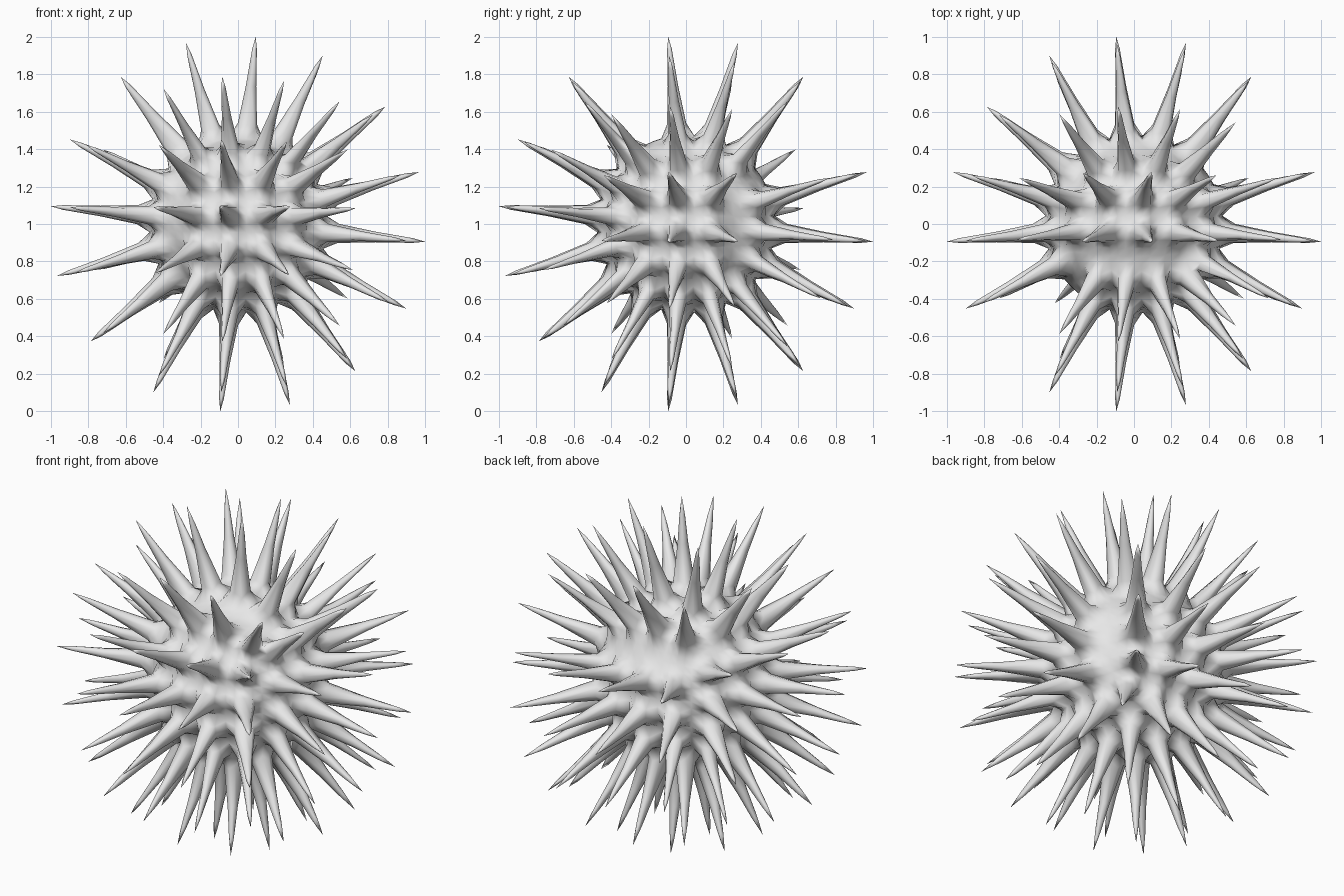
import bpy
import bmesh
from mathutils import Vector

BODY_RADIUS = 0.48
SPIKE_REACH = 1.01
TIP_SCALE = 0.25
CELLS = 8

old = bpy.data.objects.get("Cube")
if old:
    bpy.data.objects.remove(old, do_unlink=True)


def has_spike(x, y, z):
    """Choose every second cell on each side, in odd steps from the middle."""
    a, b, c = x % 4, y % 4, z % 4
    if y == -CELLS:                                   # front
        return a == 3 and c == 1
    if y == CELLS:                                    # back, bare top row
        return a == 3 and c == 3 and z < 7
    if z == -CELLS:                                   # underside
        return a == 3 and b == 3
    if z == CELLS:                                    # top, shifted outer rows
        return a == 3 if abs(y) == 7 else (y >= -1 and a == 1 and b == 3)
    if x == CELLS:                                    # left, bare rear column
        return b == 3 and y < 7 and c == 3
    return b == 3 and c == 1                          # right


def to_sphere(p):
    """Round a point of the cube out to the ball, with even cells."""
    q = Vector([0.76 * k + 0.24 * k * abs(k) ** 4 for k in p])
    total = q.length_squared
    q = Vector([k * (1 + 0.2 * (1 - k * k) * (total - k * k - 1)) for k in q])
    return q.normalized() * BODY_RADIUS


# Gridded cube
bm = bmesh.new()
bmesh.ops.create_cube(bm, size=2)
bmesh.ops.subdivide_edges(bm, edges=bm.edges[:], cuts=CELLS - 1, use_grid_fill=True)
chosen = [f for f in bm.faces
          if has_spike(*[round(k * CELLS) for k in f.calc_center_median()])]

# Round body
for v in bm.verts:
    v.co = to_sphere(v.co)

# Spikes, drawn out from the chosen cells to narrow tips
tips = bmesh.ops.extrude_discrete_faces(bm, faces=chosen)["faces"]
for f in tips:
    centre = f.calc_center_median()
    for v in f.verts:
        v.co = centre.normalized() * SPIKE_REACH + (v.co - centre) * TIP_SCALE

bmesh.ops.recalc_face_normals(bm, faces=bm.faces[:])
for f in bm.faces:
    f.smooth = True

mesh = bpy.data.meshes.new("spiky_ball")
bm.to_mesh(mesh)
bm.free()
ball = bpy.data.objects.new("spiky_ball", mesh)
ball.location.z = 1
bpy.context.collection.objects.link(ball)

# Soft surface, kept coarse; limit surface off so the tips stay sharp
soften = ball.modifiers.new("soften", 'SUBSURF')
soften.levels = 1
soften.render_levels = 1
soften.use_limit_surface = False

# Plain grey
grey = bpy.data.materials.new("light_grey")
grey.use_nodes = True
colour = (0.8, 0.8, 0.8, 1)
grey.diffuse_color = colour
for node in grey.node_tree.nodes:
    if node.type == 'BSDF_PRINCIPLED':
        node.inputs["Base Color"].default_value = colour
mesh.materials.append(grey)
